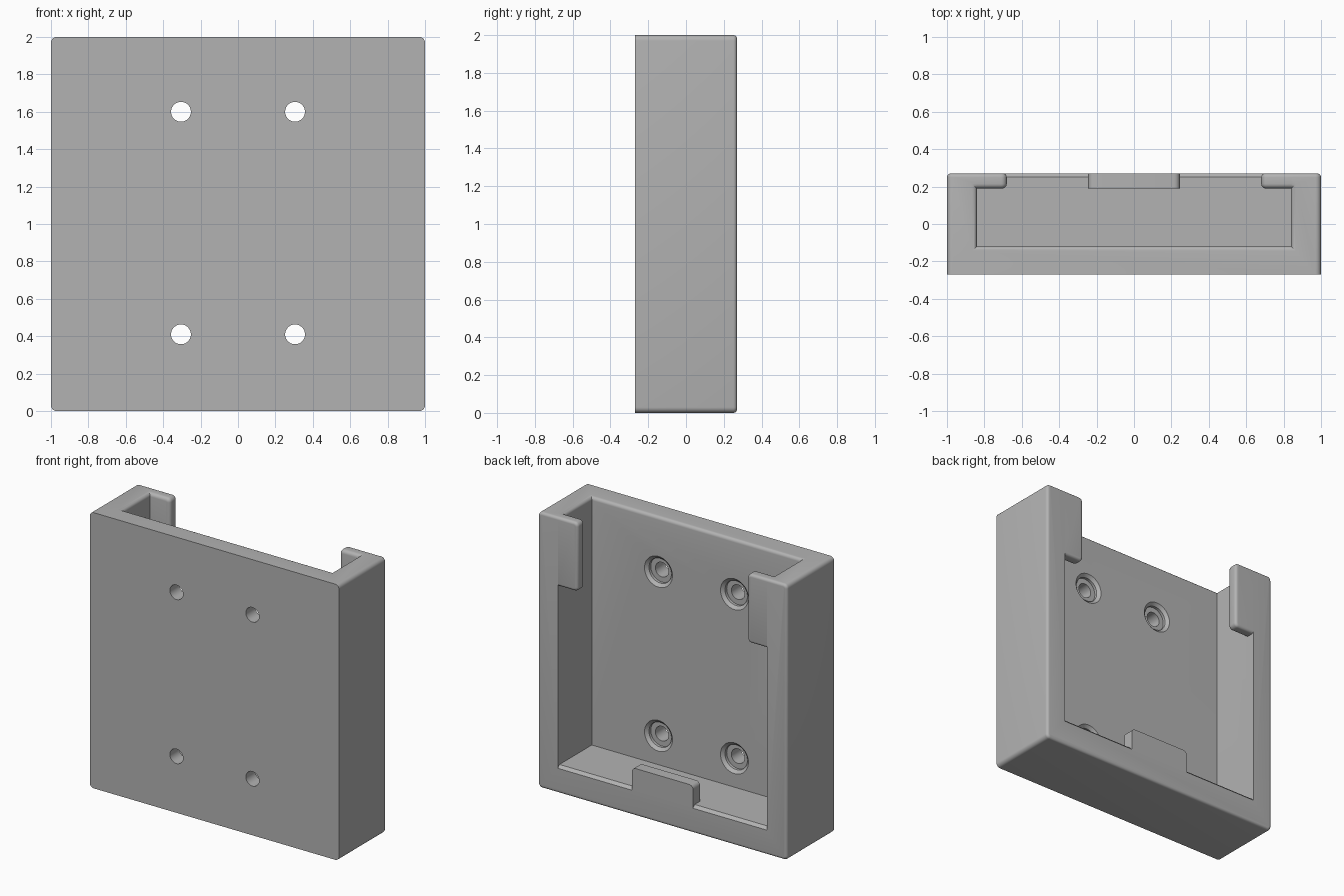
import bpy, bmesh, math
from mathutils import Matrix, Vector

if "Cube" in bpy.data.objects:
    bpy.data.objects.remove(bpy.data.objects["Cube"], do_unlink=True)

GREY = (0.45, 0.45, 0.45, 1)
mat = bpy.data.materials.new("matte grey plastic")
mat.use_nodes = True
mat.diffuse_color = GREY
mat.node_tree.nodes["Principled BSDF"].inputs["Base Color"].default_value = GREY

BACK, FLOOR, INNER = 0.27, 0.20, 0.84


def finish(bm, name):
    bmesh.ops.recalc_face_normals(bm, faces=bm.faces)
    mesh = bpy.data.meshes.new(name)
    bm.to_mesh(mesh)
    bm.free()
    obj = bpy.data.objects.new(name, mesh)
    mesh.materials.append(mat)
    bpy.context.collection.objects.link(obj)
    return obj


def box(low, high):
    bm = bmesh.new()
    low, high = Vector(low), Vector(high)
    bmesh.ops.create_cube(bm, size=1)
    for v in bm.verts:
        v.co = (low + high) / 2 + v.co * (high - low)
    return bm


def bevel(bm, rule, radius, segments=5):
    edges = [e for e in bm.edges if rule(*(v.co for v in e.verts))]
    bmesh.ops.bevel(bm, geom=edges, offset=radius, segments=segments,
                    profile=0.5, affect='EDGES')


def along_y(a, b):
    return abs(a.y - b.y) > 0.01


def in_plane(axis, value):
    return lambda a, b: all(abs(p[axis] - value) < 1e-4 for p in (a, b))


def loft(rings, name):
    bm = bmesh.new()
    loops = [[bm.verts.new(p) for p in ring] for ring in rings]
    for lower, upper in zip(loops, loops[1:]):
        for i in range(len(lower)):
            j = (i + 1) % len(lower)
            bm.faces.new((lower[i], lower[j], upper[j], upper[i]))
    bm.faces.new(loops[0])
    bm.faces.new(loops[-1])
    return finish(bm, name)


def cut(target, cutter):
    mod = target.modifiers.new("cut", 'BOOLEAN')
    mod.operation, mod.solver, mod.object = 'DIFFERENCE', 'EXACT', cutter
    bpy.context.view_layer.objects.active = target
    bpy.ops.object.modifier_apply(modifier=mod.name)
    bpy.data.objects.remove(cutter, do_unlink=True)


def smooth(obj):
    bpy.ops.object.select_all(action='DESELECT')
    obj.select_set(True)
    bpy.context.view_layer.objects.active = obj
    bpy.ops.object.shade_smooth_by_angle(angle=math.radians(30))


# Outer shell with rounded corners and a softened back rim
bm = box((-1, -BACK, 0), (1, BACK, 2))
bevel(bm, along_y, 0.03)
bevel(bm, in_plane(1, BACK), 0.02)
body = finish(bm, "holder_body")


# Cavity open at the top, flaring out along the top rim
def cavity_ring(z, grow):
    x, front, rear = INNER + grow, -0.12 - grow, 0.19 + grow
    return [(-x, front, z), (x, front, z), (x, rear, z), (-x, rear, z)]


R = 0.025
rings = [cavity_ring(FLOOR, 0)]
for i in range(6):
    a = i / 5 * math.pi / 2
    rings.append(cavity_ring(2 - R + R * math.sin(a), R * (1 - math.cos(a))))
rings.append(cavity_ring(2.1, R))
cut(body, loft(rings, "cavity_cutter"))

# Opening through the back, with a chamfered bottom lip
profile = [(0.1, FLOOR), (0.25, FLOOR), (BACK, 0.18), (0.4, 0.18), (0.4, 2.1), (0.1, 2.1)]
cut(body, loft([[(x, y, z) for y, z in profile] for x in (-INNER, INNER)],
               "opening_cutter"))

# Screw holes with chamfered counterbores
screw = [(0.053, -0.4), (0.053, -0.16), (0.09, -0.16),
         (0.09, -0.14), (0.112, -0.12), (0.112, -0.08)]
SIDES = 40
for x in (-0.305, 0.305):
    for z in (0.41, 1.6):
        rings = []
        for r, y in screw:
            angles = [2 * math.pi * k / SIDES for k in range(SIDES)]
            rings.append([(x + r * math.cos(a), y, z + r * math.sin(a)) for a in angles])
        cut(body, loft(rings, "screw_cutter"))
smooth(body)

# Retaining tabs at the two upper back corners
for side, name in ((1, "left_upper_tab"), (-1, "right_upper_tab")):
    bm = box((0.68, 0.19, 1.5), (INNER, BACK, 2))
    bevel(bm, lambda a, b: along_y(a, b) and a.x < 0.7, 0.03)
    open_end = lambda a, b: in_plane(0, INNER)(a, b)
    bevel(bm, lambda a, b: in_plane(1, BACK)(a, b) and not open_end(a, b), 0.02)
    bevel(bm, lambda a, b: in_plane(1, 0.19)(a, b) and not open_end(a, b), R)
    bmesh.ops.transform(bm, matrix=Matrix.Diagonal((side, 1, 1, 1)), verts=bm.verts)
    smooth(finish(bm, name))

# Small stop tab in the middle of the bottom lip
bm = box((-0.245, 0.19, 0.18), (0.245, BACK, 0.345))
bevel(bm, lambda a, b: along_y(a, b) and a.z > 0.3, 0.03)
smooth(finish(bm, "lower_tab"))
